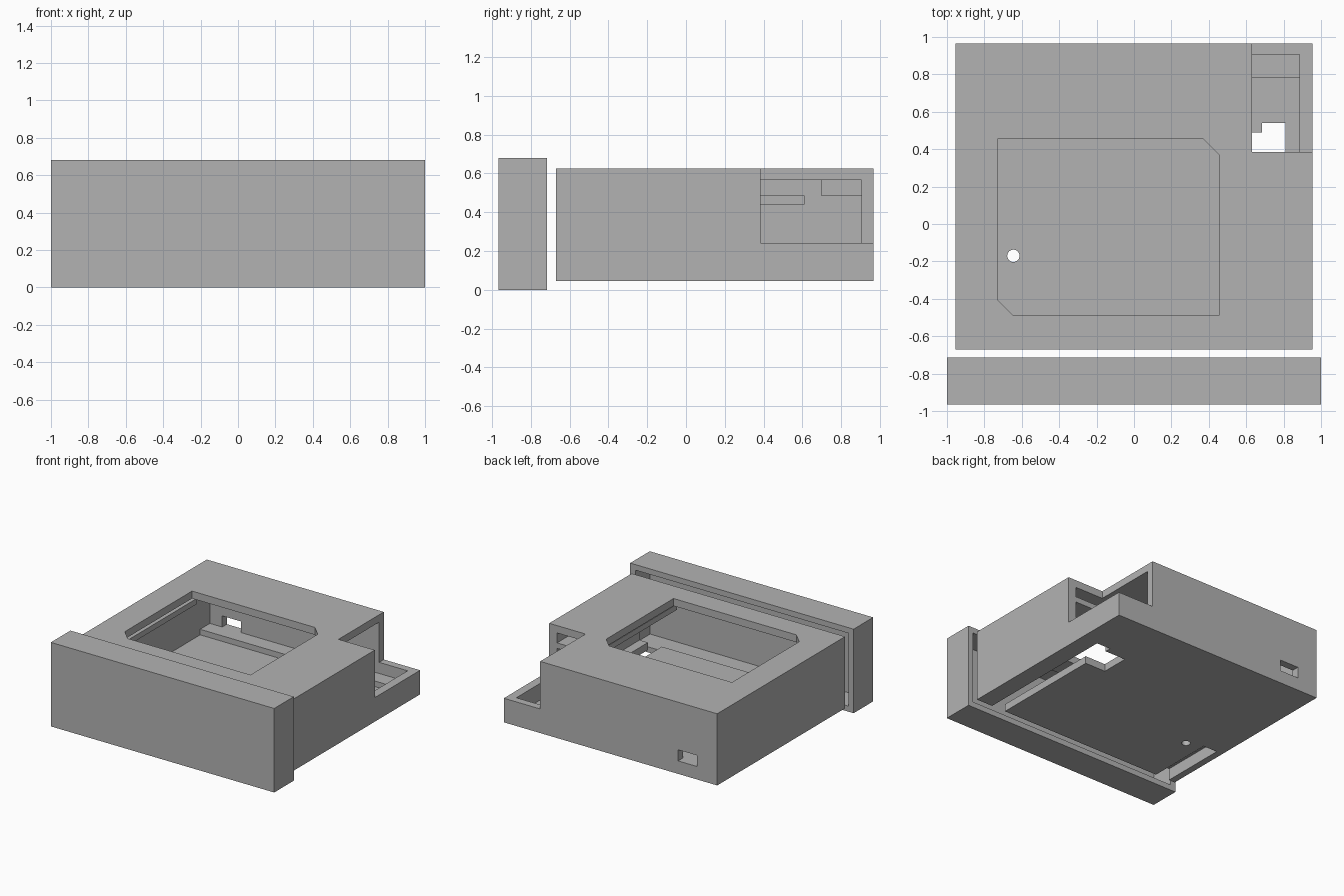
import bpy
import bmesh

cube = bpy.data.objects.get("Cube")
if cube:
    bpy.data.objects.remove(cube, do_unlink=True)

grey = bpy.data.materials.new("plain grey")
grey.use_nodes = True
colour = (0.45, 0.45, 0.45, 1)
grey.diffuse_color = colour
grey.node_tree.nodes["Principled BSDF"].inputs["Base Color"].default_value = colour


def prism(name, outline, z0, z1):
    """Extrude a flat outline between two heights."""
    bm = bmesh.new()
    face = bm.faces.new([bm.verts.new((x, y, z0)) for x, y in outline])
    new = bmesh.ops.extrude_face_region(bm, geom=[face])["geom"]
    for v in new:
        if isinstance(v, bmesh.types.BMVert):
            v.co.z = z1
    bmesh.ops.recalc_face_normals(bm, faces=bm.faces)
    mesh = bpy.data.meshes.new(name)
    bm.to_mesh(mesh)
    bm.free()
    mesh.materials.append(grey)
    ob = bpy.data.objects.new(name, mesh)
    bpy.context.collection.objects.link(ob)
    return ob


def box(name, x0, x1, y0, y1, z0, z1):
    return prism(name, [(x0, y0), (x1, y0), (x1, y1), (x0, y1)], z0, z1)


def combine(target, others, operation="DIFFERENCE"):
    """Apply a series of booleans and remove the helper solids."""
    for other in others:
        other.hide_render = True
        mod = target.modifiers.new("cut", "BOOLEAN")
        mod.operation = operation
        mod.solver = "EXACT"
        mod.object = other
    bpy.context.view_layer.update()
    graph = bpy.context.evaluated_depsgraph_get()
    target.data = bpy.data.meshes.new_from_object(target.evaluated_get(graph))
    target.modifiers.clear()
    for other in others:
        bpy.data.objects.remove(other, do_unlink=True)


# Main housing, hollow and open towards the front cap
SIDE, FRONT, BACK, BASE, TOP = 0.955, -0.67, 0.965, 0.045, 0.625
IN_SIDE, IN_BACK, FLOOR, ROOF = 0.885, 0.905, 0.105, 0.565
housing = box("housing", -SIDE, SIDE, FRONT, BACK, BASE, TOP)
combine(housing, [box("cavity", -IN_SIDE, IN_SIDE, FRONT - 0.1, IN_BACK, FLOOR, ROOF)])

# Inner rails, back ledge and roof block, overlapping the walls slightly
combine(housing, [
    box("left_rail", 0.55, 0.9, FRONT, 0.61, 0.44, 0.485),
    box("right_rail", -0.9, -0.8, FRONT, 0.61, 0.44, 0.485),
    box("back_ledge", -0.9, 0.9, 0.78, 0.92, 0.09, 0.15),
    box("roof_block", -0.9, -0.78, 0.695, 0.92, 0.485, 0.58),
], "UNION")

# Screen window, corner notch, floor slots and ports
window = [(-0.645, -0.49), (0.455, -0.49), (0.455, 0.37),
          (0.37, 0.455), (-0.73, 0.455), (-0.73, -0.405)]
bpy.ops.mesh.primitive_cylinder_add(vertices=24, radius=0.033, depth=0.2,
                                    location=(-0.645, -0.17, 0.07))
pin_hole = bpy.context.object
pin_hole.data.materials.append(grey)
slot = [(0.685, -0.8), (0.81, -0.8), (0.81, 0.54), (0.685, 0.54),
        (0.685, 0.49), (0.5, 0.49), (0.5, 0.26), (0.685, 0.26)]
combine(housing, [
    prism("window_cut", window, 0.55, 0.8),
    box("notch_cut", 0.63, 1.2, 0.385, 1.2, 0.24, 0.8),
    prism("left_slot_cut", slot, -0.1, 0.13),
    box("right_slot_cut", -0.9, -0.775, -0.8, -0.12, -0.1, 0.14),
    box("back_port_cut", -0.775, -0.605, 0.85, 1.1, 0.15, 0.24),
    pin_hole,
])

# Front cap with a recess that fits over the housing
cap = box("front_cap", -1, 1, -0.965, -0.715, 0, 0.68)
combine(cap, [box("cap_recess", -SIDE, SIDE, -0.905, -0.6, BASE, 0.635)])
